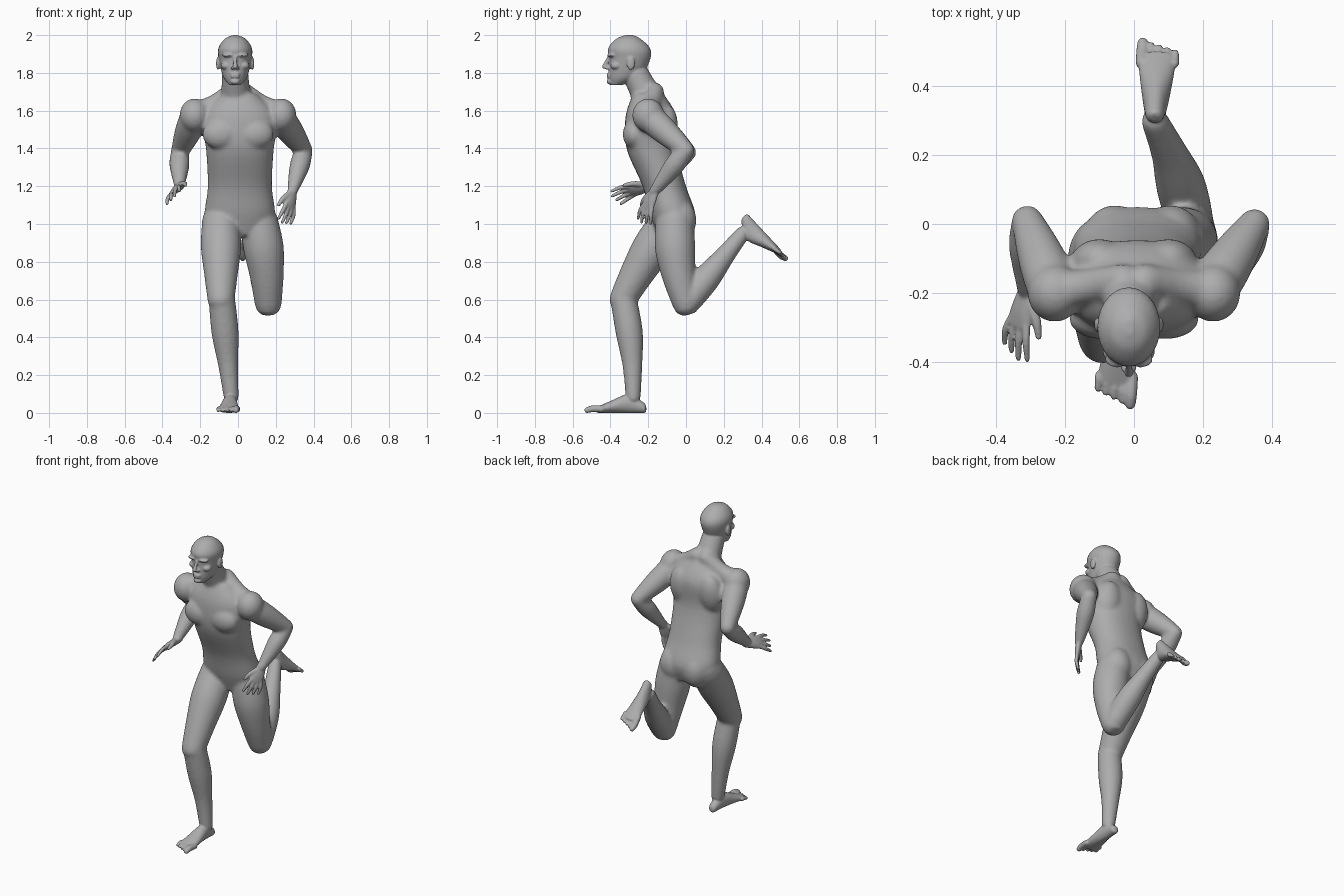
import bpy, bmesh, math
from mathutils import Vector, Matrix

if "Cube" in bpy.data.objects:
    bpy.data.objects.remove(bpy.data.objects["Cube"])

skin = bpy.data.materials.new("matte_grey_skin")
skin.use_nodes = True
grey = (.42, .42, .42, 1)
skin.diffuse_color = grey
skin.node_tree.nodes["Principled BSDF"].inputs["Base Color"].default_value = grey
LEVEL = (Vector((1, 0, 0)), Vector((0, 1, 0)))
SIDES = 28


def spline(rows, steps=5):
    """Smooth curve through rows of position and radii."""
    smooth = []
    for i in range(len(rows) - 1):
        before, start = rows[max(i - 1, 0)], rows[i]
        end, after = rows[i + 1], rows[min(i + 2, len(rows) - 1)]
        for k in range(steps):
            t = k / steps
            smooth.append([b + t / 2 * (c - a + t * (2 * a - 5 * b + 4 * c - d + t * (3 * (b - c) + d - a)))
                           for a, b, c, d in zip(before, start, end, after)])
    return smooth + [list(rows[-1])]


def dome(ring, sign):
    """Two shrinking rings that round off the end of a tube."""
    place, side, depth, wide, deep, axis = ring
    push = axis * sign * min(wide, deep)
    return [(place + push * reach, side, depth, wide * shrink, deep * shrink, axis)
            for reach, shrink in ((.5, .87), (.85, .5))]


def tube(bm, rows, frame=None, rounded=True, power=1):
    """Loft ellipses (x, y, z, side radius, depth radius) along a path."""
    rows = spline(rows)
    places = [Vector(row[:3]) for row in rows]
    rings = []
    for i, row in enumerate(rows):
        axis = (places[min(i + 1, len(rows) - 1)] - places[max(i - 1, 0)]).normalized()
        if frame:
            side, depth = frame
        else:
            side = LEVEL[0]
            side = (side - axis * side.dot(axis)).normalized()
            depth = axis.cross(side)
        rings.append((places[i], side, depth, row[3], row[-1], axis))
    if rounded:
        rings = dome(rings[0], -1)[::-1] + rings + dome(rings[-1], 1)
    loops = []
    for place, side, depth, wide, deep, axis in rings:
        loop = []
        for k in range(SIDES):
            angle = math.tau * k / SIDES
            c, s = math.cos(angle), math.sin(angle)
            c = math.copysign(abs(c) ** power, c)
            s = math.copysign(abs(s) ** power, s)
            loop.append(bm.verts.new(place + side * wide * c + depth * deep * s))
        loops.append(loop)
    for low, high in zip(loops, loops[1:]):
        for k in range(SIDES):
            j = (k + 1) % SIDES
            bm.faces.new((low[k], low[j], high[j], high[k]))
    bm.faces.new(loops[0][::-1])
    bm.faces.new(loops[-1])


def limb(bm, start, end, radii, bow=(0, 0, 0)):
    """Muscle-shaped tube between two joints, bowed sideways in the middle."""
    rows = []
    for i, radius in enumerate(radii):
        t = i / (len(radii) - 1)
        place = Vector(start).lerp(Vector(end), t) + Vector(bow) * math.sin(math.pi * t)
        rows.append((*place, radius))
    tube(bm, rows)


def ball(bm, place, radii, tilt=0):
    matrix = Matrix.Translation(place) @ Matrix.Rotation(tilt, 4, 'X') @ Matrix.Diagonal((*radii, 1))
    bmesh.ops.create_uvsphere(bm, u_segments=24, v_segments=16, radius=1, matrix=matrix)


def slab(bm, centre, sections, power):
    """Loft level sections given as height, half width, front and back."""
    tube(bm, [(centre, (front + back) / 2, height, wide, (back - front) / 2)
              for height, wide, front, back in sections], LEVEL, False, power)


def fuse(name, bm, voxel, rounds):
    """Weld overlapping volumes into one smooth skin."""
    bmesh.ops.recalc_face_normals(bm, faces=bm.faces)
    mesh = bpy.data.meshes.new(name)
    bm.to_mesh(mesh)
    bm.free()
    mesh.materials.append(skin)
    ob = bpy.data.objects.new(name, mesh)
    bpy.context.scene.collection.objects.link(ob)
    weld = ob.modifiers.new("weld", 'REMESH')
    weld.mode, weld.voxel_size, weld.use_smooth_shade = 'VOXEL', voxel, True
    soften = ob.modifiers.new("soften", 'SMOOTH')
    soften.factor, soften.iterations = .5, rounds
    return ob


def local(origin, axes):
    """Placing function for a part's own axes."""
    return lambda *steps: sum((axis * step for axis, step in zip(axes, steps)), Vector(origin))


def square_to(vector, axis):
    vector = Vector(vector)
    return (vector - axis * vector.dot(axis)).normalized()


def hand(bm, wrist, along, thumb, flip, scale):
    along = Vector(along).normalized()
    thumb = square_to(thumb, along)
    palm = along.cross(thumb) * flip
    at = local(wrist, [axis * scale for axis in (along, thumb, palm)])
    tube(bm, [(*at(reach), wide * scale, deep * scale) for reach, wide, deep in
              ((-.02, .027, .02), (.05, .038, .018), (.09, .041, .012))], (thumb, palm))
    # Fingers fan out and curl gently towards the palm
    for i in range(4):
        x = .03 - .02 * i
        length = .1 - .01 * abs(i - 1)
        tube(bm, [(*at(.08, x), .011), (*at(.08 + length / 2, x * 1.4, .004), .011),
                  (*at(.08 + length, x * 1.6, .02), .008)])
    tube(bm, [(*at(.02, .02), .016), (*at(.06, .05, .01), .014), (*at(.1, .065, .02), .009)])


def foot(bm, heel, along, up, inner):
    along = Vector(along).normalized()
    up = square_to(up, along)
    side = along.cross(up)
    side *= math.copysign(1, side.dot(Vector(inner)))
    at = local(heel, (along, side, up))
    # Sole stays flat, so each section is centred at its own half height
    tube(bm, [(*at(reach, 0, high), wide, high) for reach, high, wide in
              ((.02, .03, .027), (.09, .05, .036), (.19, .031, .05), (.25, .018, .056))], (side, up))
    for i in range(5):
        radius = .018 if i == 0 else .012
        x = .044 - .024 * i
        tip = .31 - .01 * i
        tube(bm, [(*at(.23, x, .02), radius), (*at(tip - .03, x, .022), radius), (*at(tip, x, .014), radius * .85)])


# Torso and neck
core = bmesh.new()
slab(core, .01, ((.94, .13, -.15, .02), (1.05, .185, -.19, .05), (1.2, .17, -.23, 0),
                 (1.4, .18, -.315, -.05), (1.57, .2, -.32, -.05), (1.69, .09, -.28, -.12)), .9)
limb(core, (-.01, -.17, 1.6), (-.015, -.27, 1.8), (.09, .077, .07))

# Paired muscles: chest, shoulder blade, buttock, shoulder and neck slope
for side in (-1, 1):
    ball(core, (side * .09, -.275, 1.475), (.1, .06, .08))
    ball(core, (side * .1, -.115, 1.5), (.085, .07, .13), -.15)
    ball(core, (side * .08 + .025, -.035, 1.02), (.09, .09, .115))
    ball(core, (side * .23, -.2, 1.575), (.08, .085, .09))
    limb(core, (side * .03, -.165, 1.7), (side * .22, -.195, 1.59), (.05, .05, .06), (0, 0, -.01))

# Legs: right one planted, left one folded back
thigh = (.1, .107, .09, .072)
calf = (.07, .072, .053, .04)
limb(core, (-.09, -.08, 1.02), (-.09, -.335, .6), thigh, (0, -.01, 0))
limb(core, (-.085, -.33, .6), (-.036, -.28, .08), calf, (0, .015, 0))
limb(core, (.11, -.06, 1.02), (.16, 0, .58), thigh, (.01, -.02, 0))
limb(core, (.16, .02, .6), (.06, .3, .95), calf, (.01, 0, 0))

# Arms, bent at the elbow
right_wrist = (-.31, -.2, 1.2)
left_wrist = (.287, -.17, 1.17)
for shoulder, elbow, wrist in (((-.23, -.2, 1.57), (-.31, .01, 1.38), right_wrist),
                               ((.22, -.2, 1.57), (.35, 0, 1.39), left_wrist)):
    limb(core, shoulder, elbow, (.075, .073, .062, .046))
    limb(core, elbow, wrist, (.046, .054, .043, .028))

# Soften the broad forms before adding the finer parts
base = fuse("body_core", core, .01, 9)
bpy.context.view_layer.update()
body = bmesh.new()
body.from_mesh(base.evaluated_get(bpy.context.evaluated_depsgraph_get()).to_mesh())
bpy.data.objects.remove(base)

# Head: skull and jaw
middle = -.015
slab(body, middle, ((1.735, .03, -.4, -.34), (1.78, .064, -.41, -.24), (1.87, .086, -.407, -.19),
                    (1.93, .089, -.412, -.19), (1.98, .056, -.37, -.24), (2, .012, -.32, -.28)), 1)
# Nose, lips and chin
limb(body, (middle, -.408, 1.885), (middle, -.432, 1.833), (.009, .01, .013))
for height in (1.78, 1.793):
    ball(body, (middle, -.409, height), (.026, .012, .007))
ball(body, (middle, -.4, 1.754), (.026, .02, .016))
# Brows, eyes, cheeks, nostrils and ears
for side in (-1, 1):
    for x, y, z, radii in ((.034, -.392, 1.894, (.036, .025, .011)), (.034, -.383, 1.868, (.016, .014, .01)),
                           (.046, -.37, 1.838, (.03, .03, .022)), (.013, -.417, 1.826, (.01, .013, .009)),
                           (.091, -.292, 1.85, (.01, .022, .035))):
        ball(body, (middle + side * x, y, z), radii)

# Hands and feet
hand(body, right_wrist, (-.06, -.21, -.055), (1, 0, 1), -1, 1.1)
hand(body, left_wrist, (-.03, -.075, -.18), (-.66, -.75, 0), 1, 1)
foot(body, (-.036, -.212, 0), (-.02, -.33, 0), (0, 0, 1), (1, 0, 0))
foot(body, (.06, .325, 1.055), (.03, .68, -.73), (0, -.7, -.7), (-1, 0, 0))

fuse("running_figure_body", body, .0052, 3)
